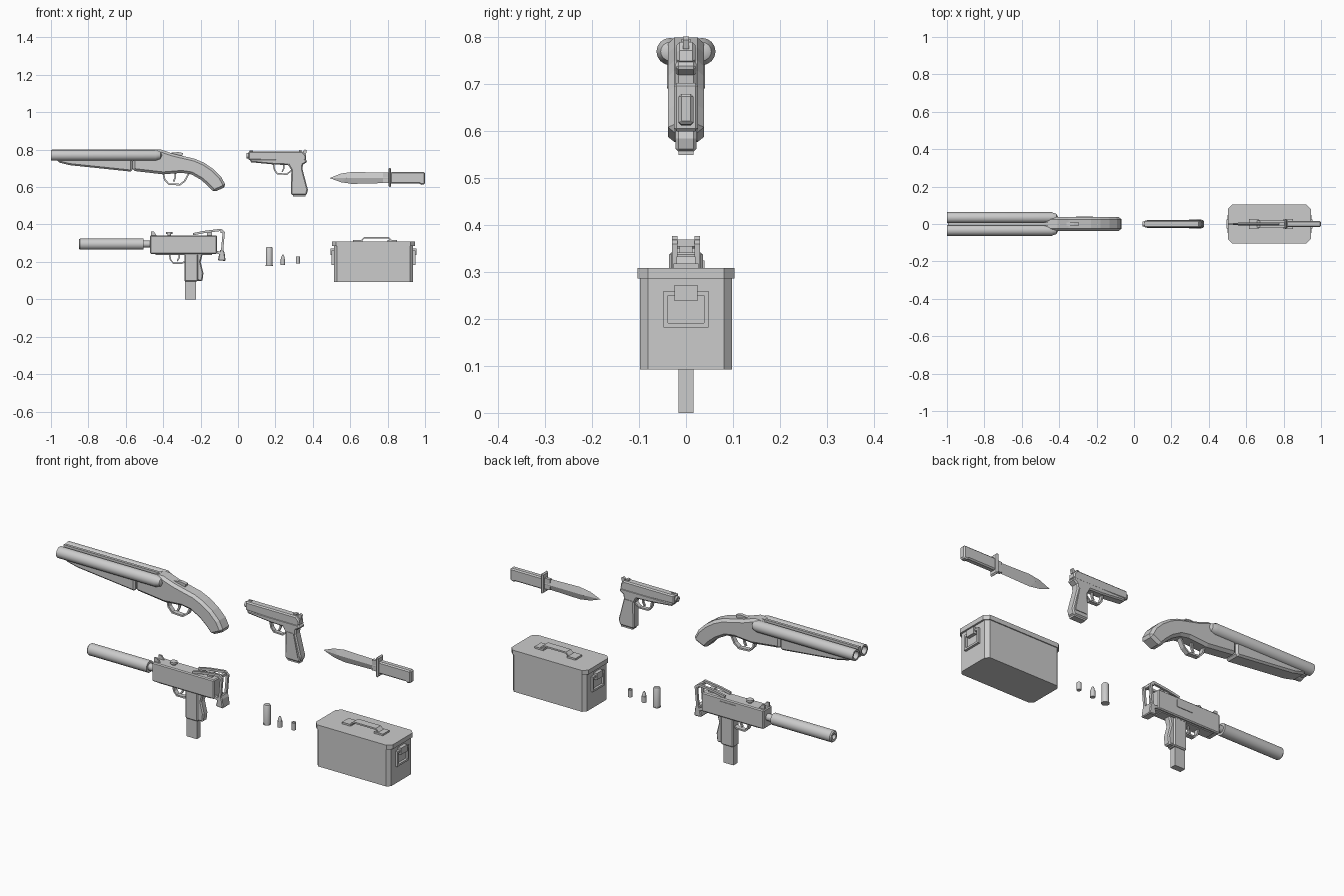
import bpy, bmesh, math
from mathutils import Vector, Matrix

smooth = []

def finish(name, bm, bevel=0.0):
    bmesh.ops.remove_doubles(bm, verts=bm.verts, dist=1e-5)
    bmesh.ops.recalc_face_normals(bm, faces=bm.faces)
    me = bpy.data.meshes.new(name)
    bm.to_mesh(me)
    bm.free()
    ob = bpy.data.objects.new(name, me)
    bpy.context.collection.objects.link(ob)
    if bevel:
        m = ob.modifiers.new("Bevel", 'BEVEL')
        m.width, m.segments, m.limit_method = bevel, 1, 'ANGLE'
        m.angle_limit = math.radians(60)
    return ob

def prism(name, pts, hw, bevel=0.0, y=0.0):
    """Outline in x,z extruded across y."""
    bm = bmesh.new()
    a = [bm.verts.new((x, y - hw, z)) for x, z in pts]
    b = [bm.verts.new((x, y + hw, z)) for x, z in pts]
    bm.faces.new(a)
    bm.faces.new(b[::-1])
    n = len(pts)
    for i in range(n):
        j = (i + 1) % n
        bm.faces.new((a[i], b[i], b[j], a[j]))
    return finish(name, bm, bevel)

def box(name, x0, x1, z0, z1, hw, bevel=0.0, y=0.0):
    return prism(name, [(x0, z0), (x1, z0), (x1, z1), (x0, z1)], hw, bevel, y)

def strip(name, path, t, hw, y=0.0):
    """Bent flat bar following a path in x,z."""
    p = [Vector(q) for q in path]
    left, right = [], []
    for i, q in enumerate(p):
        d = (p[min(i + 1, len(p) - 1)] - p[max(i - 1, 0)]).normalized()
        n = Vector((-d.y, d.x)) * t / 2
        left.append(q + n)
        right.append(q - n)
    return prism(name, left + right[::-1], hw, 0, y)

def lathe(name, prof, loc, axis='X', n=16):
    """Spin (distance along axis, radius) around an axis."""
    bm = bmesh.new()
    vs = [bm.verts.new((r, 0, t)) for t, r in prof]
    es = [bm.edges.new(vs[i:i + 2]) for i in range(len(vs) - 1)]
    bmesh.ops.spin(bm, geom=vs + es, cent=(0, 0, 0), axis=(0, 0, 1),
                   angle=2 * math.pi, steps=n)
    if axis == 'X':
        bm.transform(Matrix.Rotation(math.pi / 2, 4, 'Y'))
    bm.transform(Matrix.Translation(loc))
    ob = finish(name, bm)
    smooth.append(ob)
    return ob

# Shotgun: hollow twin barrels with tapered breech ends
for s, side in ((-1, "front"), (1, "back")):
    lathe(f"shotgun_barrel_{side}",
          [(0.3, 0), (0, 0.02), (0, 0.029), (0.56, 0.029), (0.585, 0.02), (0.595, 0)],
          (-1, s * 0.034, 0.77))
box("shotgun_rib", -0.995, -0.41, 0.765, 0.80, 0.007)
box("shotgun_lower_rib", -0.995, -0.5, 0.745, 0.765, 0.012)
prism("shotgun_forend", [(-0.965, 0.75), (-0.965, 0.733), (-0.90, 0.717), (-0.575, 0.683),
                         (-0.565, 0.692), (-0.565, 0.765), (-0.9, 0.76)], 0.04, 0.014)
prism("shotgun_stock", [(-0.565, 0.75), (-0.565, 0.687), (-0.40, 0.668), (-0.30, 0.676),
                        (-0.25, 0.668), (-0.20, 0.64), (-0.165, 0.61), (-0.13, 0.572),
                        (-0.063, 0.603), (-0.09, 0.655), (-0.13, 0.695), (-0.18, 0.729),
                        (-0.23, 0.751), (-0.35, 0.779), (-0.41, 0.80), (-0.44, 0.80)],
      0.038, 0.013)
prism("shotgun_top_lever", [(-0.39, 0.78), (-0.30, 0.762), (-0.293, 0.782), (-0.32, 0.787)], 0.009)
strip("shotgun_trigger_guard", [(-0.40, 0.675), (-0.392, 0.64), (-0.37, 0.616), (-0.31, 0.613),
                                (-0.285, 0.632), (-0.262, 0.675)], 0.009, 0.012)
strip("shotgun_trigger", [(-0.335, 0.68), (-0.335, 0.65), (-0.345, 0.63)], 0.009, 0.005)

# Pistol
prism("pistol_slide", [(0.055, 0.787), (0.055, 0.745), (0.35, 0.735), (0.365, 0.75),
                       (0.362, 0.772), (0.345, 0.79), (0.06, 0.79)], 0.02, 0.006)
prism("pistol_frame", [(0.065, 0.75), (0.065, 0.733), (0.20, 0.72), (0.27, 0.718), (0.285, 0.69),
                       (0.283, 0.565), (0.29, 0.557), (0.366, 0.557), (0.374, 0.585),
                       (0.345, 0.695), (0.347, 0.72), (0.372, 0.735), (0.36, 0.75)], 0.022, 0.006)
box("pistol_magazine_base", 0.295, 0.362, 0.549, 0.56, 0.016)
lathe("pistol_muzzle", [(0.05, 0), (0, 0.007), (0, 0.014), (0.03, 0.014)], (0.045, 0, 0.768), n=12)
prism("pistol_hammer", [(0.34, 0.775), (0.363, 0.775), (0.368, 0.795), (0.358, 0.802), (0.35, 0.795)], 0.006)
box("pistol_front_sight", 0.062, 0.08, 0.785, 0.796, 0.003)
box("pistol_rear_sight", 0.325, 0.34, 0.785, 0.797, 0.01)
strip("pistol_trigger_guard", [(0.188, 0.725), (0.196, 0.69), (0.21, 0.671), (0.262, 0.669),
                               (0.288, 0.69)], 0.008, 0.010)
strip("pistol_trigger", [(0.245, 0.725), (0.245, 0.70), (0.236, 0.682)], 0.008, 0.005)
for s, side in ((-1, "front"), (1, "back")):
    prism(f"pistol_grip_panel_{side}", [(0.293, 0.70), (0.293, 0.58), (0.36, 0.58), (0.335, 0.70)],
          0.002, 0, s * 0.023)

# Knife: blade with central ridge, guard and handle
bm = bmesh.new()
outline = [(0.49, 0.648), (0.55, 0.672), (0.61, 0.681), (0.81, 0.676),
           (0.81, 0.622), (0.61, 0.617), (0.55, 0.626)]
rim = [bm.verts.new((x, 0, z)) for x, z in outline]
for s in (-1, 1):
    ridge = [bm.verts.new((x, s * 0.009, 0.648)) for x in (0.58, 0.81)]
    f, b = ridge
    for i in range(7):
        j = (i + 1) % 7
        if i == 2:
            bm.faces.new((f, rim[2], rim[3], b))
        elif i == 3:
            bm.faces.new((b, rim[3], rim[4]))
        elif i == 4:
            bm.faces.new((b, rim[4], rim[5], f))
        else:
            bm.faces.new((f, rim[i], rim[j]))
finish("knife_blade", bm)
box("knife_ricasso", 0.775, 0.81, 0.622, 0.677, 0.008)
box("knife_guard", 0.805, 0.819, 0.60, 0.703, 0.026, 0.006)
prism("knife_handle", [(0.815, 0.618), (0.97, 0.618), (0.98, 0.612), (1.0, 0.616),
                       (1.0, 0.68), (0.815, 0.68)], 0.016, 0.006)

# Submachine gun
lathe("smg_suppressor", [(0.2, 0), (0, 0.014), (0, 0.025), (0.006, 0.030), (0.345, 0.030), (0.345, 0)],
      (-0.85, 0, 0.295))
lathe("smg_barrel", [(0, 0.018), (0.06, 0.018)], (-0.52, 0, 0.295))
box("smg_receiver", -0.47, -0.113, 0.243, 0.342, 0.036, 0.005)
box("smg_ejection_port", -0.31, -0.22, 0.29, 0.325, 0.002, 0, 0.037)
box("smg_lower_rail", -0.44, -0.14, 0.238, 0.25, 0.025)
box("smg_magazine_well", -0.287, -0.215, 0.095, 0.245, 0.024, 0.005)
prism("smg_backstrap", [(-0.23, 0.245), (-0.23, 0.10), (-0.19, 0.097), (-0.185, 0.14),
                        (-0.20, 0.20), (-0.188, 0.245)], 0.019, 0.006)
box("smg_magazine", -0.283, -0.225, 0.0, 0.11, 0.016)
for s, side in ((-1, "front"), (1, "back")):
    prism(f"smg_sight_ear_{side}", [(-0.466, 0.335), (-0.43, 0.335), (-0.45, 0.362), (-0.466, 0.362)],
          0.004, 0, s * 0.018)
    strip(f"smg_stock_rod_{side}", [(-0.24, 0.348), (-0.18, 0.36), (-0.09, 0.371), (-0.076, 0.36),
                                    (-0.086, 0.25)], 0.012, 0.006, s * 0.024)
    strip(f"smg_stock_hinge_{side}", [(-0.12, 0.255), (-0.092, 0.245)], 0.014, 0.006, s * 0.024)
lathe("smg_bolt_knob", [(0, 0.01), (0.012, 0.01), (0.012, 0.018), (0.022, 0.018), (0.022, 0)],
      (-0.368, 0, 0.338), 'Z', 12)
box("smg_rear_sight", -0.165, -0.14, 0.335, 0.362, 0.014)
prism("smg_butt_plate", [(-0.108, 0.208), (-0.066, 0.205), (-0.072, 0.25), (-0.08, 0.268),
                         (-0.096, 0.262)], 0.03, 0.004)
box("smg_stock_crossbar", -0.094, -0.08, 0.355, 0.369, 0.03)
strip("smg_trigger_guard", [(-0.368, 0.245), (-0.36, 0.21), (-0.345, 0.193), (-0.303, 0.193),
                            (-0.284, 0.2)], 0.008, 0.012)
strip("smg_trigger", [(-0.315, 0.245), (-0.315, 0.222), (-0.325, 0.205)], 0.008, 0.005)

# Loose ammunition
lathe("shotgun_shell", [(0, 0), (0, 0.019), (0.005, 0.019), (0.005, 0.0175), (0.096, 0.0175),
                        (0.102, 0.014), (0.102, 0)], (0.167, 0, 0.178), 'Z')
lathe("rifle_round", [(0, 0), (0, 0.012), (0.032, 0.012), (0.032, 0.010), (0.045, 0.008),
                      (0.055, 0.003), (0.056, 0)], (0.24, 0, 0.183), 'Z', 12)
lathe("spent_case", [(0, 0), (0, 0.011), (0.038, 0.011), (0.038, 0.008), (0.008, 0.008), (0.008, 0)],
      (0.32, 0, 0.19), 'Z', 12)

# Ammunition box with cut corners, lid, latches and handle
def cut_box(name, cx, hx, hy, c, z0, z1):
    bm = bmesh.new()
    pts = [(hx, hy - c), (hx - c, hy), (c - hx, hy), (-hx, hy - c),
           (-hx, c - hy), (c - hx, -hy), (hx - c, -hy), (hx, c - hy)]
    f = bm.faces.new([bm.verts.new((cx + x, y, z0)) for x, y in pts])
    ex = bmesh.ops.extrude_face_region(bm, geom=[f])["geom"]
    bmesh.ops.translate(bm, vec=(0, 0, z1 - z0), verts=[v for v in ex if isinstance(v, bmesh.types.BMVert)])
    return finish(name, bm, 0)

cut_box("box_body", 0.724, 0.212, 0.098, 0.017, 0.092, 0.29)
cut_box("box_lid", 0.724, 0.221, 0.103, 0.022, 0.286, 0.309)
for x, s, side in ((0.512, -1, "left"), (0.936, 1, "right")):
    lo, hi = sorted((x - s * 0.004, x + s * 0.012))
    for y in (-0.043, 0.043):
        box(f"box_latch_bar_{side}", lo, hi, 0.182, 0.26, 0.005, 0, y)
    for z in (0.182, 0.25):
        box(f"box_latch_cross_{side}", lo, hi, z, z + 0.01, 0.047)
    lo, hi = sorted((x - s * 0.004, x + s * 0.018))
    box(f"box_latch_clasp_{side}", lo, hi, 0.238, 0.272, 0.025)
strip("box_handle", [(0.63, 0.312), (0.66, 0.314), (0.675, 0.329), (0.805, 0.329), (0.82, 0.314),
                     (0.85, 0.312)], 0.008, 0.02)
for x in (0.615, 0.80):
    box("box_handle_bracket", x, x + 0.05, 0.306, 0.318, 0.027)

bpy.ops.object.select_all(action='DESELECT')
for ob in smooth:
    ob.select_set(True)
bpy.context.view_layer.objects.active = smooth[0]
bpy.ops.object.shade_smooth_by_angle(angle=math.radians(35))
